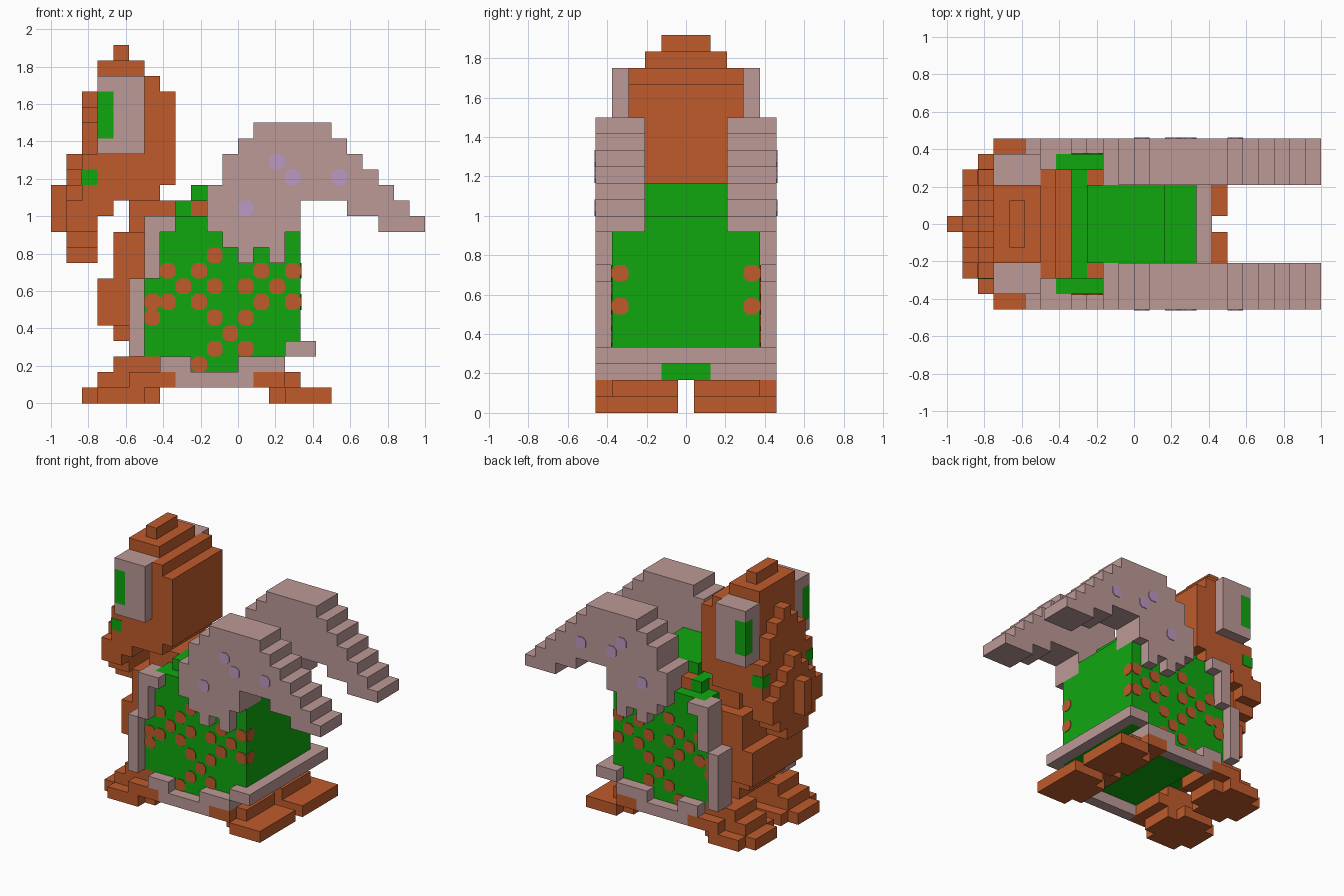
import bpy, bmesh, math

cube = bpy.data.objects.get("Cube")
if cube:
    bpy.data.objects.remove(cube, do_unlink=True)

U = 1 / 12  # size of one block


def material(name, rgb):
    m = bpy.data.materials.new(name)
    m.use_nodes = True
    m.diffuse_color = (*rgb, 1)
    m.node_tree.nodes["Principled BSDF"].inputs["Base Color"].default_value = (*rgb, 1)
    return m


ORANGE = material("rust orange", (0.52, 0.105, 0.025))
GREEN = material("leaf green", (0.005, 0.39, 0.005))
PINK = material("dusty pink", (0.50, 0.32, 0.31))
LAVENDER = material("lavender", (0.50, 0.32, 0.54))


def finish(bm, name, mat, mirror):
    bmesh.ops.recalc_face_normals(bm, faces=bm.faces)
    mesh = bpy.data.meshes.new(name)
    bm.to_mesh(mesh)
    bm.free()
    mesh.materials.append(mat)
    ob = bpy.data.objects.new(name, mesh)
    bpy.context.collection.objects.link(ob)
    if mirror:
        mod = ob.modifiers.new("mirror", 'MIRROR')
        mod.use_axis = (False, True, False)
        mod.use_mirror_merge = False
    return ob


def add_box(bm, x0, x1, y0, y1, z0, z1):
    vs = bmesh.ops.create_cube(bm, size=1)["verts"]
    for v in vs:
        v.co = ((x0 if v.co.x < 0 else x1) * U,
                (y0 if v.co.y < 0 else y1) * U,
                (z0 if v.co.z < 0 else z1) * U)


def pair(name, mat, boxes):
    """Blocks (x0, x1, y0, y1, z0, z1) mirrored to the other side."""
    bm = bmesh.new()
    for b in boxes:
        add_box(bm, *b)
    return finish(bm, name, mat, True)


def centre(name, mat, boxes):
    """Blocks (x0, x1, half width, z0, z1) straddling the middle."""
    bm = bmesh.new()
    for x0, x1, w, z0, z1 in boxes:
        add_box(bm, x0, x1, -w, w, z0, z1)
    return finish(bm, name, mat, False)


def spots(name, mat, cells, depth, along_x=False):
    """Thin eight-sided plates on a side (or rear) face, one per cell."""
    bm = bmesh.new()
    shape = [(0, .25), (.25, 0), (.75, 0), (1, .25), (1, .75), (.75, 1), (.25, 1), (0, .75)]
    for a, c in cells:
        ring = []
        for da, dc in shape:
            p = (depth, a + da, c + dc) if along_x else (a + da, depth, c + dc)
            ring.append(bm.verts.new([k * U for k in p]))
        face = bm.faces.new(ring)
        out = bmesh.ops.extrude_face_region(bm, geom=[face])["geom"]
        for v in out:
            if isinstance(v, bmesh.types.BMVert):
                v.co[0 if along_x else 1] += 0.005
    return finish(bm, name, mat, True)


# Head: crown steps, skull and back of skull
centre("head", ORANGE, [
    (-8, -7, 1.5, 22, 23), (-9, -6, 2.5, 21, 22), (-9, -6, 2.5, 16, 21),
    (-6, -5, 3.5, 13, 21), (-5, -4, 3.5, 14, 20), (-9, -6, 3.5, 13, 16)])

# Muzzle: stepped bridge, cheeks, jaw and nose
centre("muzzle", ORANGE, [
    (-10, -9, .5, 19, 20), (-10, -9, 1.5, 18, 19), (-10, -9, 2.5, 16, 18),
    (-10, -9, 3.5, 11, 16), (-9, -8, 3.5, 12, 13),
    (-11, -10, .5, 15, 16), (-11, -10, 1.5, 14, 15), (-11, -10, 2.5, 13, 14),
    (-11, -10, 3.5, 11, 13), (-11, -9, 2.5, 10, 11), (-11, -9, 1.5, 9, 10)])
centre("nose", ORANGE, [(-12, -11, .5, 11, 14)])
pair("mouth_corners", GREEN, [(-10.04, -9, 2.5, 3.54, 14, 15)])

# Eyes
pair("eye_blocks", PINK, [
    (-8, -6, 2.5, 4.5, 16, 21), (-9, -8, 2.5, 3.5, 16, 21),
    (-9, -8, 3.5, 4.5, 16, 17), (-9, -8, 3.5, 4.5, 20, 21)])
pair("pupils", GREEN, [(-9, -8, 3.5, 4.5, 17, 20)])

# Neck, chest and belly
centre("neck", ORANGE, [(-7, -4, 2.5, 11, 13)])
centre("chest", ORANGE, [(-8, -5, 3.5, 7, 11)])
centre("belly", ORANGE, [(-9, -6, 3.5, 5, 8), (-8, -6, 2.5, 4, 5), (-7, -6, 2.5, 3, 4)])

# Green shell body with its raised ridge
centre("shell", GREEN, [
    (-6, 4, 4.5, 3, 8), (-5, 4, 4.5, 8, 11), (-4, 2, 4.5, 2, 3), (2, 3, 1.5, 2, 3),
    (-5, -2, 4.5, 11, 12), (-4, -3, 3.5, 12, 13),
    (-3, 2, 2.5, 11, 14), (2, 4, 2.5, 11, 12)])
pair("ridge_corners", ORANGE, [(-3, -2, 2.5, 3.5, 12, 13)])

# Shell rim
pair("shell_rim", PINK, [
    (-7, -6, 3.5, 5.5, 3, 8), (-6, -5, 3.5, 5.5, 8, 12), (-5, -4, 4.5, 5.5, 11, 12),
    (-5, -3, 4.5, 5.5, 2, 3), (-4, 1, 4.5, 5.5, 1, 2), (0, 3, 4.5, 5.5, 2, 3),
    (2, 3, 1.5, 4.5, 2, 3), (3, 5, 4.5, 5.5, 3, 4)])
centre("rear_rim", PINK, [(4, 5, 4.5, 3, 4)])

# Shell pattern: row height -> spot positions
rows = {9: [-2], 8: [-4, -3 + 0, 1, 3], 7: [-4, -2, 0, 2], 6: [-5, -3, 1, 3],
        5: [-6, -2, 0], 4: [-1], 3: [-2, 0], 2: [-3]}
rows[8] = [-5, -3, 1, 3]
rows[6] = [-6, -5, -3, 1, 3]
spots("shell_spots", ORANGE, [(x, z) for z, xs in rows.items() for x in xs], 4.5)
spots("rear_spots", ORANGE, [(3.5, 6), (3.5, 8)], 4, along_x=True)

# Wings: (x0, x1, z0) rows of blocks, thin where they overlap the shell
wing_rows = [(1, 6, 17), (0, 7, 16), (-1, 8, 15), (-1, 9, 14), (-2, 10, 13),
             (-2, 4, 12), (7, 11, 12), (-2, 4, 11), (9, 12, 11),
             (-1, 3, 10), (0, 1, 9), (2, 3, 9)]
pair("wings", PINK, [(a, b, 2.5 if z >= 11 else 4.5, 5.5, z, z + 1) for a, b, z in wing_rows])
spots("wing_spots", LAVENDER, [(2, 15), (3, 14), (6, 14), (0, 12)], 5.5)

# Feet
pair("front_feet", ORANGE, [
    (-10, -9, 1.5, 4.5, 0, 1), (-9, -6, .5, 5.5, 0, 1), (-6, -5, 1.5, 4.5, 0, 1),
    (-9, -4, 1.5, 4.5, 1, 2), (-8, -5, 1.5, 4.5, 2, 3), (-7, -4, 4.5, 5.5, 1, 2)])
pair("rear_feet", ORANGE, [
    (3, 6, .5, 5.5, 0, 1), (2, 3, 1.5, 4.5, 0, 1),
    (1, 4, .5, 4.5, 1, 2), (1, 3, 4.5, 5.5, 1, 2)])
